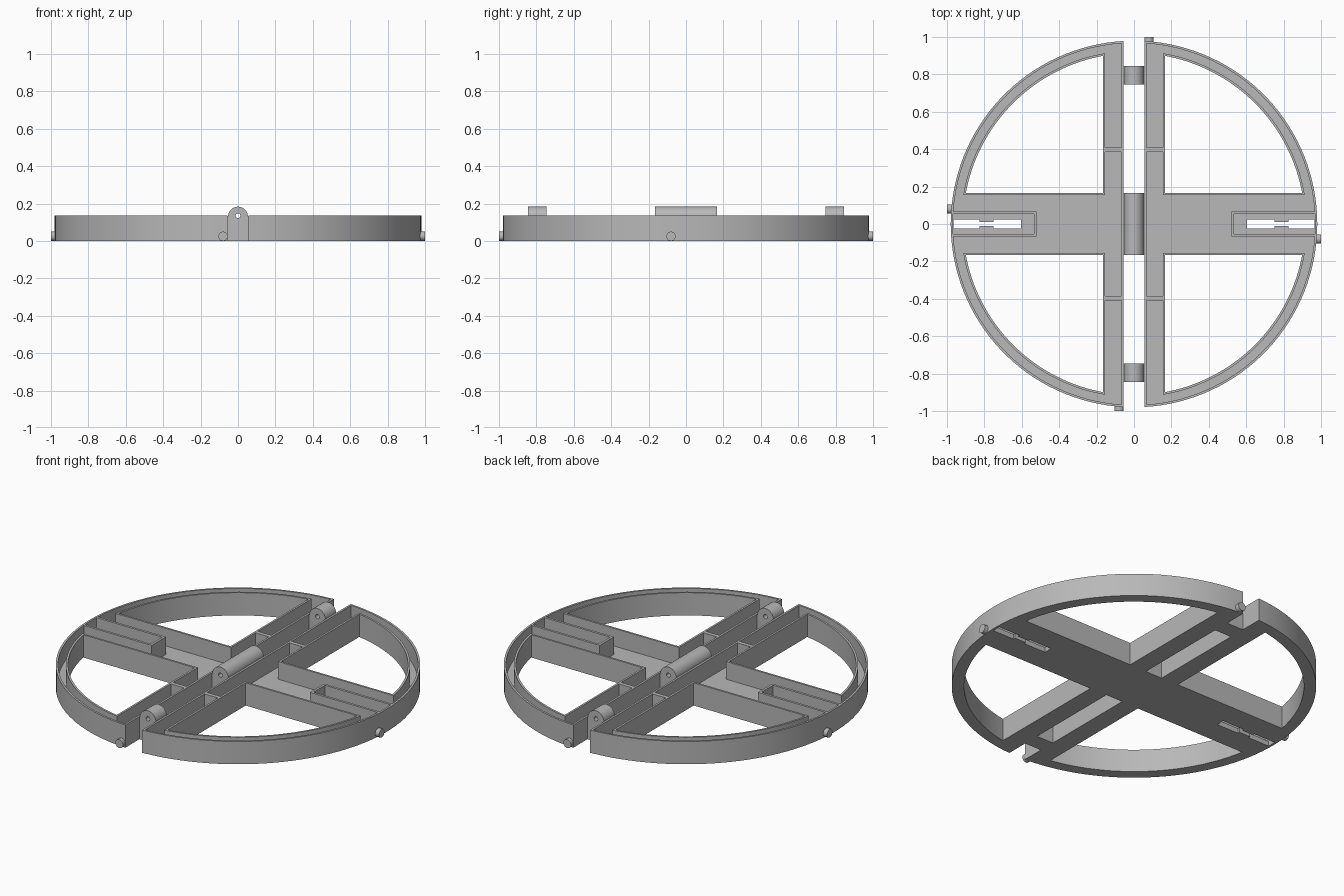
import bpy, bmesh
from math import pi, cos, sin, asin, acos
from mathutils import Matrix

if "Cube" in bpy.data.objects:
    bpy.data.objects.remove(bpy.data.objects["Cube"], do_unlink=True)

GREY = (0.48, 0.48, 0.48, 1)
mat = bpy.data.materials.new("plain grey")
mat.use_nodes = True
mat.diffuse_color = GREY
mat.node_tree.nodes["Principled BSDF"].inputs["Base Color"].default_value = GREY

HEIGHT, FLOOR, WALL = 0.135, 0.03, 0.012
RIM, GAP, BAR, RIM_IN = 0.98, 0.055, 0.167, 0.914


def prism(name, points, low, high, matrix=None):
    """Extrude a flat outline from low to high."""
    bm = bmesh.new()
    face = bm.faces.new([bm.verts.new((x, y, low)) for x, y in points])
    top = bmesh.ops.extrude_face_region(bm, geom=[face])["geom"]
    verts = [v for v in top if isinstance(v, bmesh.types.BMVert)]
    bmesh.ops.translate(bm, verts=verts, vec=(0, 0, high - low))
    bmesh.ops.recalc_face_normals(bm, faces=bm.faces)
    if matrix:
        bm.transform(matrix)
    mesh = bpy.data.meshes.new(name)
    bm.to_mesh(mesh)
    bm.free()
    mesh.materials.append(mat)
    obj = bpy.data.objects.new(name, mesh)
    bpy.context.collection.objects.link(obj)
    return obj


def box(name, x0, x1, y0, y1, z0, z1):
    return prism(name, [(x0, y0), (x1, y0), (x1, y1), (x0, y1)], z0, z1)


def arc(radius, start, end, steps, cx=0, cy=0):
    return [(cx + radius * cos(start + (end - start) * i / steps),
             cy + radius * sin(start + (end - start) * i / steps))
            for i in range(steps + 1)]


def half_disc(radius, inset):
    a = acos(inset / radius)
    return arc(radius, -a, a, 64)


def quadrant(radius, inset, side):
    a = asin(inset / radius)
    pts = [(inset, inset)] + arc(radius, a, pi / 2 - a, 40)
    return [(x, y * side) for x, y in pts]


def cut(obj, cutter):
    mod = obj.modifiers.new("cut", "BOOLEAN")
    mod.operation = "DIFFERENCE"
    mod.solver = "EXACT"
    mod.object = cutter
    bpy.context.view_layer.objects.active = obj
    bpy.ops.object.modifier_apply(modifier=mod.name)
    bpy.data.objects.remove(cutter, do_unlink=True)


def turned(obj, name):
    """Copy a part half a turn around the centre."""
    mesh = obj.data.copy()
    mesh.transform(Matrix.Rotation(pi, 4, "Z"))
    twin = bpy.data.objects.new(name, mesh)
    bpy.context.collection.objects.link(twin)
    return twin


parts = []

# Half tray: hollow channel following the rim, bar and arm
tray = prism("left_tray", half_disc(RIM, GAP), 0, HEIGHT)
channel = prism("channel_cutter", half_disc(RIM - WALL, GAP + WALL), FLOOR, HEIGHT + 0.1)
for side in (-1, 1):
    cut(channel, prism("plug", quadrant(RIM_IN + WALL, BAR - WALL, side), -0.1, 0.4))
cut(tray, channel)
for side in (-1, 1):
    cut(tray, prism("window_cutter", quadrant(RIM_IN, BAR, side), -0.2, 0.5))

# Stepped slot through the arm floor
for x0, x1, half in ((0.605, 0.75, 0.025), (0.745, 0.83, 0.012), (0.825, 0.966, 0.025)):
    cut(tray, box("slot_cutter", x0, x1, -half, half, -0.1, 0.1))
parts += [tray, turned(tray, "right_tray")]

# Dividers across the bars
for side, label in ((-1, "front"), (1, "back")):
    y = 0.397 * side
    rib = box("left_%s_divider" % label, GAP + 0.005, BAR - 0.005,
              y - WALL, y + WALL, FLOOR - 0.01, HEIGHT - 0.0005)
    other = "back" if label == "front" else "front"
    parts += [rib, turned(rib, "right_%s_divider" % other)]

# Open-topped latch housing around each slot
outline = [(0.972, 0.067), (0.52, 0.067), (0.52, -0.067), (0.972, -0.067),
           (0.972, -0.053), (0.534, -0.053), (0.534, 0.053), (0.972, 0.053)]
latch = prism("left_latch_housing", outline, FLOOR - 0.01, HEIGHT - 0.0005)
parts += [latch, turned(latch, "right_latch_housing")]

# Hinge knuckles with a pin hole
stand = Matrix.Rotation(pi / 2, 4, "X")
for name, y0, y1 in (("front_hinge", -0.845, -0.745), ("centre_hinge", -0.165, 0.165),
                     ("back_hinge", 0.745, 0.845)):
    w = 0.053
    profile = [(-GAP, 0), (GAP, 0), (GAP, 0.13)] + arc(w, 0, pi, 24, 0, 0.13) + [(-GAP, 0.13)]
    hinge = prism(name, profile, -y1, -y0, stand)
    cut(hinge, prism("pin_cutter", arc(0.013, 0, 2 * pi, 16, 0, 0.135)[:-1], -1.2, 1.2, stand))
    parts.append(hinge)

# Small round pegs outside the rim
peg_shape = arc(0.025, 0, 2 * pi, 20, -0.08, 0.025)[:-1]
for name, turn in (("front_peg", 0), ("left_peg", pi / 2)):
    peg = prism(name, peg_shape, 0.968, 1.0, Matrix.Rotation(turn, 4, "Z") @ stand)
    twin = {"front_peg": "back_peg", "left_peg": "right_peg"}[name]
    parts += [peg, turned(peg, twin)]

# Smooth curves, sharp edges
bpy.ops.object.select_all(action="DESELECT")
for obj in parts:
    obj.select_set(True)
bpy.context.view_layer.objects.active = parts[0]
bpy.ops.object.shade_smooth_by_angle()
